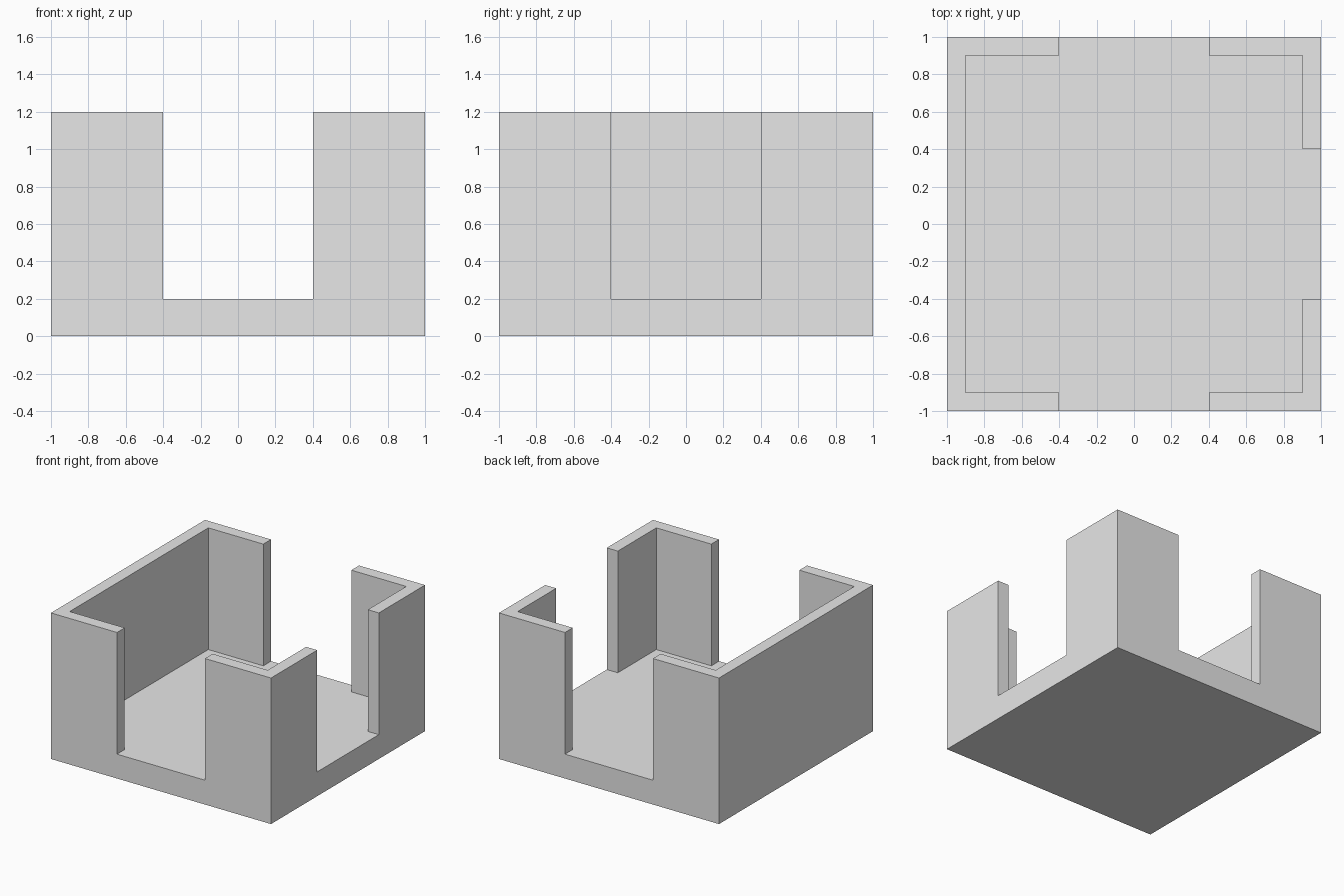
import bpy, bmesh
from mathutils import Vector

cube = bpy.data.objects.get("Cube")
if cube:
    bpy.data.objects.remove(cube, do_unlink=True)

HALF, INNER, DOOR = 1.0, 0.9, 0.4      # outer half width, inner half width, half opening
FLOOR, HEIGHT = 0.2, 1.2

grey = bpy.data.materials.new("light_grey")
grey.use_nodes = True
grey.diffuse_color = (0.8, 0.8, 0.8, 1)
grey.node_tree.nodes["Principled BSDF"].inputs["Base Color"].default_value = (0.8, 0.8, 0.8, 1)

# Floor slab
bm = bmesh.new()
bmesh.ops.create_cube(bm, size=1)
bmesh.ops.scale(bm, vec=(2 * HALF, 2 * HALF, FLOOR), verts=bm.verts)
bmesh.ops.translate(bm, vec=(0, 0, FLOOR / 2), verts=bm.verts)

# Score the slab along the wall and opening lines
for axis in (Vector((1, 0, 0)), Vector((0, 1, 0))):
    for d in (-INNER, -DOOR, DOOR, INNER):
        bmesh.ops.bisect_plane(bm, geom=bm.verts[:] + bm.edges[:] + bm.faces[:],
                               plane_co=axis * d, plane_no=axis)


def is_wall(face):
    c = face.calc_center_median()
    if face.normal.z < 0.5 or max(abs(c.x), abs(c.y)) < INNER:
        return False
    front_or_back_opening = abs(c.x) < DOOR
    left_opening = abs(c.y) < DOOR and c.x > 0
    return not (front_or_back_opening or left_opening)


# Raise the walls, leaving three openings and one closed side
bm.normal_update()
raised = bmesh.ops.extrude_face_region(bm, geom=[f for f in bm.faces if is_wall(f)])
bmesh.ops.translate(bm, vec=(0, 0, HEIGHT - FLOOR),
                    verts=[v for v in raised["geom"] if isinstance(v, bmesh.types.BMVert)])

# Merge flat areas back into single faces
bmesh.ops.dissolve_limit(bm, angle_limit=0.01, verts=bm.verts[:], edges=bm.edges[:])
bmesh.ops.recalc_face_normals(bm, faces=bm.faces[:])

mesh = bpy.data.meshes.new("walled_room")
bm.to_mesh(mesh)
bm.free()
mesh.materials.append(grey)
room = bpy.data.objects.new("walled_room", mesh)
bpy.context.collection.objects.link(room)
